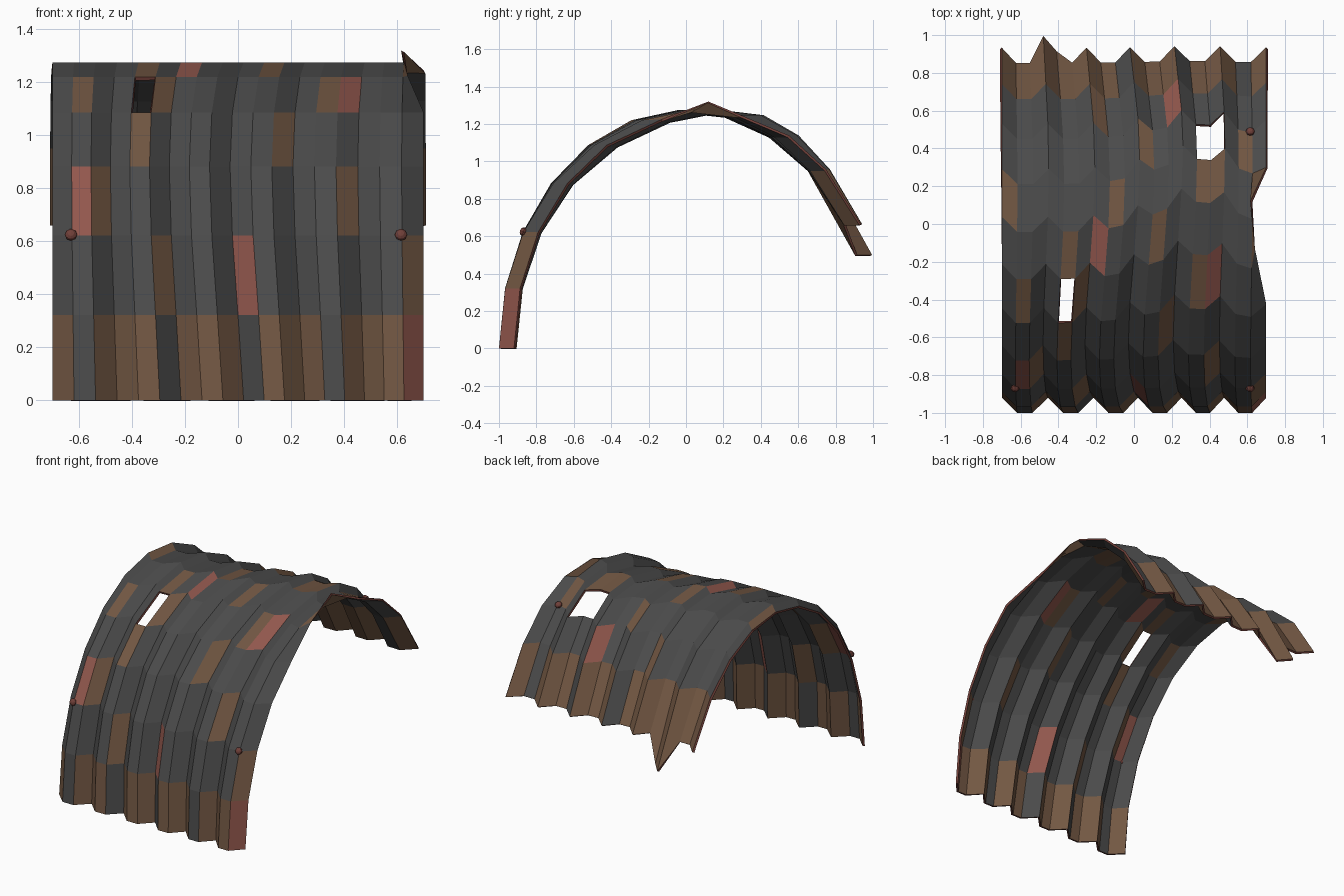
import bpy
import bmesh
from math import cos, sin, pi, radians, exp
from mathutils import Vector

cube = bpy.data.objects.get("Cube")
if cube:
    bpy.data.objects.remove(cube, do_unlink=True)


def material(name, color):
    mat = bpy.data.materials.new(name)
    mat.use_nodes = True
    mat.diffuse_color = (*color, 1)
    bsdf = mat.node_tree.nodes["Principled BSDF"]
    bsdf.inputs["Base Color"].default_value = (*color, 1)
    bsdf.inputs["Roughness"].default_value = 0.8
    return mat


GRAY = material("weathered gray", (0.07, 0.07, 0.07))
BROWN = material("rust brown", (0.17, 0.096, 0.056))
RED = material("rust red", (0.29, 0.097, 0.075))
BOLT = material("bolt rust", (0.16, 0.05, 0.04))

ROWS, COLS, HALF = 10, 18, 0.7

# Rust patches by row: columns that differ from plain gray
brown = {
    0: set(range(COLS)) - {1, 5, 9, 13, 17},
    1: {5, 17}, 2: {2, 14}, 3: {4, 11}, 4: {1, 5, 13}, 5: {4, 10, 17},
    6: {0, 7, 13, 14, 17}, 7: {9, 16}, 8: {6},
    9: set(range(COLS)) - {8, 12, 16},
}
red = {(0, 17), (1, 9), (2, 1), (4, 14), (5, 6), (8, 11)}
holes = {(4, 4), (7, 13), (7, 14)}


def sheet_point(row, col):
    """Point on the corrugated arch, with a sideways ripple and a dent."""
    u = col / COLS
    x = HALF * (2 * u - 1)
    angle = radians(14.6 * row + (2.6 if row == ROWS else 0))
    ridge = 0.08 if col % 3 == 0 else 0
    dent = 0.16 * exp(-((x - 0.32) / 0.23) ** 2 / 2 - ((row - 6) / 1.65) ** 2 / 2)
    ripple = -0.03 * sin(2 * pi * (row - 1) / 8) * sin(pi * u)
    return Vector((x + ripple, -cos(angle) + ridge + dent, 1.276 * sin(angle)))


# Torn and curled places
bent = {
    (5, 18): Vector((0.64, -0.13, 1.225)),
    (6, 18): Vector((0.615, 0.12, 1.32)),
    (7, 18): Vector((0.7, 0.3, 1.245)),
    (10, 3): Vector((-0.48, 0.995, 0.5)),
    (10, 4): Vector((-0.41, 0.915, 0.5)),
}

# Corrugated arch sheet
bm = bmesh.new()
grid = [[bm.verts.new(bent.get((r, c), sheet_point(r, c))) for c in range(COLS + 1)]
        for r in range(ROWS + 1)]
for r in range(ROWS):
    for c in range(COLS):
        if (r, c) in holes:
            continue
        face = bm.faces.new((grid[r][c], grid[r][c + 1], grid[r + 1][c + 1], grid[r + 1][c]))
        face.material_index = 2 if (r, c) in red else 1 if c in brown[r] else 0
mesh = bpy.data.meshes.new("corrugated_sheet")
bm.to_mesh(mesh)
bm.free()
for mat in (GRAY, BROWN, RED, BOLT):
    mesh.materials.append(mat)
sheet = bpy.data.objects.new("corrugated_sheet", mesh)
bpy.context.collection.objects.link(sheet)

# Sheet thickness with rusty cut edges
solid = sheet.modifiers.new("thickness", "SOLIDIFY")
solid.thickness = 0.014
solid.offset = -1
solid.material_offset_rim = 3

# Rusty bolt heads
bolts = {
    "front_right_bolt": (-0.63, -0.87, 0.625),
    "front_left_bolt": (0.615, -0.87, 0.625),
    "back_left_bolt": (0.615, 0.49, 1.145),
}
for name, place in bolts.items():
    bpy.ops.mesh.primitive_uv_sphere_add(segments=8, ring_count=6, radius=0.024, location=place)
    bolt = bpy.context.object
    bolt.name = name
    outward = Vector((0, place[1], place[2] / 1.6))
    bolt.rotation_euler = outward.to_track_quat("Z", "X").to_euler()
    bolt.scale.z = 0.75
    bolt.data.materials.append(BOLT)
